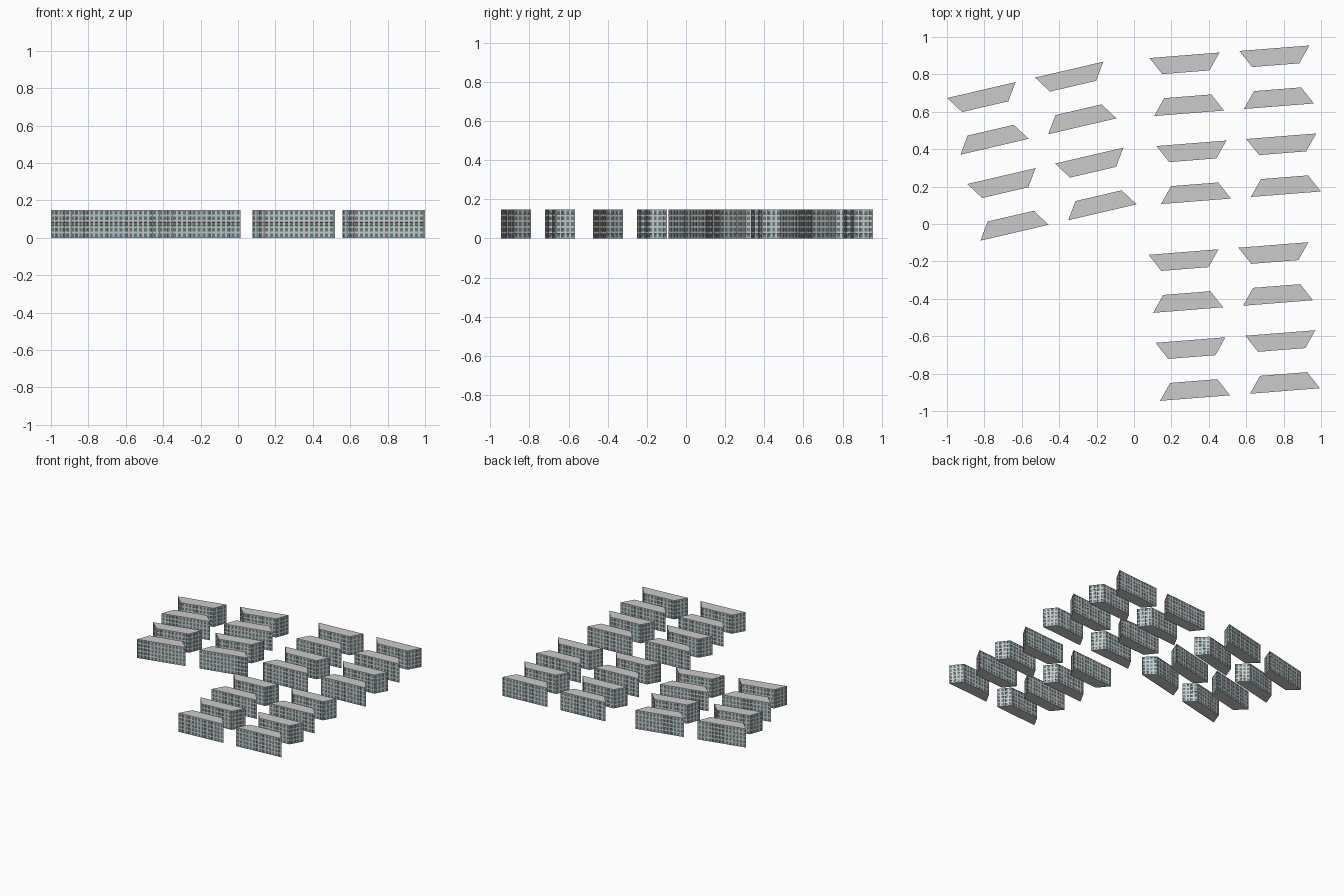
import bpy, bmesh
from math import radians, pi
from mathutils import Matrix, Vector

if "Cube" in bpy.data.objects:
    bpy.data.objects.remove(bpy.data.objects["Cube"])

LENGTH, DEPTH, TAPER, HEIGHT = 0.375, 0.091, 0.061, 0.148
FLOORS, BAY = 5, 0.027


def material(name, colour):
    m = bpy.data.materials.new(name)
    m.diffuse_color = (*colour, 1)
    m.use_nodes = True
    m.node_tree.nodes["Principled BSDF"].inputs["Base Color"].default_value = m.diffuse_color
    return m


wall_mat = material("wall_grey", (0.55, 0.56, 0.56))
glass_mat = material("window_glass", (0.12, 0.22, 0.23))


def building_mesh():
    """Trapezoid block, long wall on y = 0, recessed windows on every wall."""
    h = LENGTH / 2
    plan = [Vector(p) for p in ((-h, 0, 0), (-h + TAPER, -DEPTH, 0),
                                (h - TAPER, -DEPTH, 0), (h, 0, 0))]
    up = Vector((0, 0, HEIGHT))
    bm = bmesh.new()
    # walls as grids of window bays
    bays = []
    for i, p in enumerate(plan):
        q = plan[(i + 1) % 4]
        cols = max(1, round((q - p).length / BAY))
        grid = [[bm.verts.new(p.lerp(q, c / cols) + up * r / FLOORS)
                 for c in range(cols + 1)] for r in range(FLOORS + 1)]
        for r in range(FLOORS):
            for c in range(cols):
                bays.append(bm.faces.new((grid[r][c], grid[r][c + 1],
                                          grid[r + 1][c + 1], grid[r + 1][c])))
    # window openings, then recessed panes
    bm.normal_update()
    bmesh.ops.inset_individual(bm, faces=bays, thickness=0.0075)
    bmesh.ops.inset_individual(bm, faces=bays, thickness=0.0004, depth=-0.0015)
    for f in bays:
        f.material_index = 1
    # roof and floor
    bm.faces.new([bm.verts.new(p + up) for p in plan])
    bm.faces.new([bm.verts.new(p) for p in reversed(plan)])
    me = bpy.data.meshes.new("apartment_block")
    bm.to_mesh(me)
    bm.free()
    me.materials.append(wall_mat)
    me.materials.append(glass_mat)
    return me


mesh = building_mesh()

# three estates: position of the first block's long wall, and rotation
estates = [(-0.816, 0.716, 13.1), (0.270, 0.902, 4.5), (0.265, -0.150, 4.5)]
COLUMN, ROW, FACING = 0.482, 0.472, 0.311

for e, (x, y, angle) in enumerate(estates):
    frame = Matrix.Translation((x, y, 0)) @ Matrix.Rotation(radians(angle), 4, 'Z')
    for c in range(2):
        for r in range(2):
            # each pair has its short walls facing each other
            for k, (dy, turn) in enumerate(((0, 0), (FACING, pi))):
                ob = bpy.data.objects.new(f"apartment_block_{e}{c}{r}{k}", mesh)
                ob.matrix_world = (frame
                                   @ Matrix.Translation((c * COLUMN, -r * ROW - dy, 0))
                                   @ Matrix.Rotation(turn, 4, 'Z'))
                bpy.context.collection.objects.link(ob)
